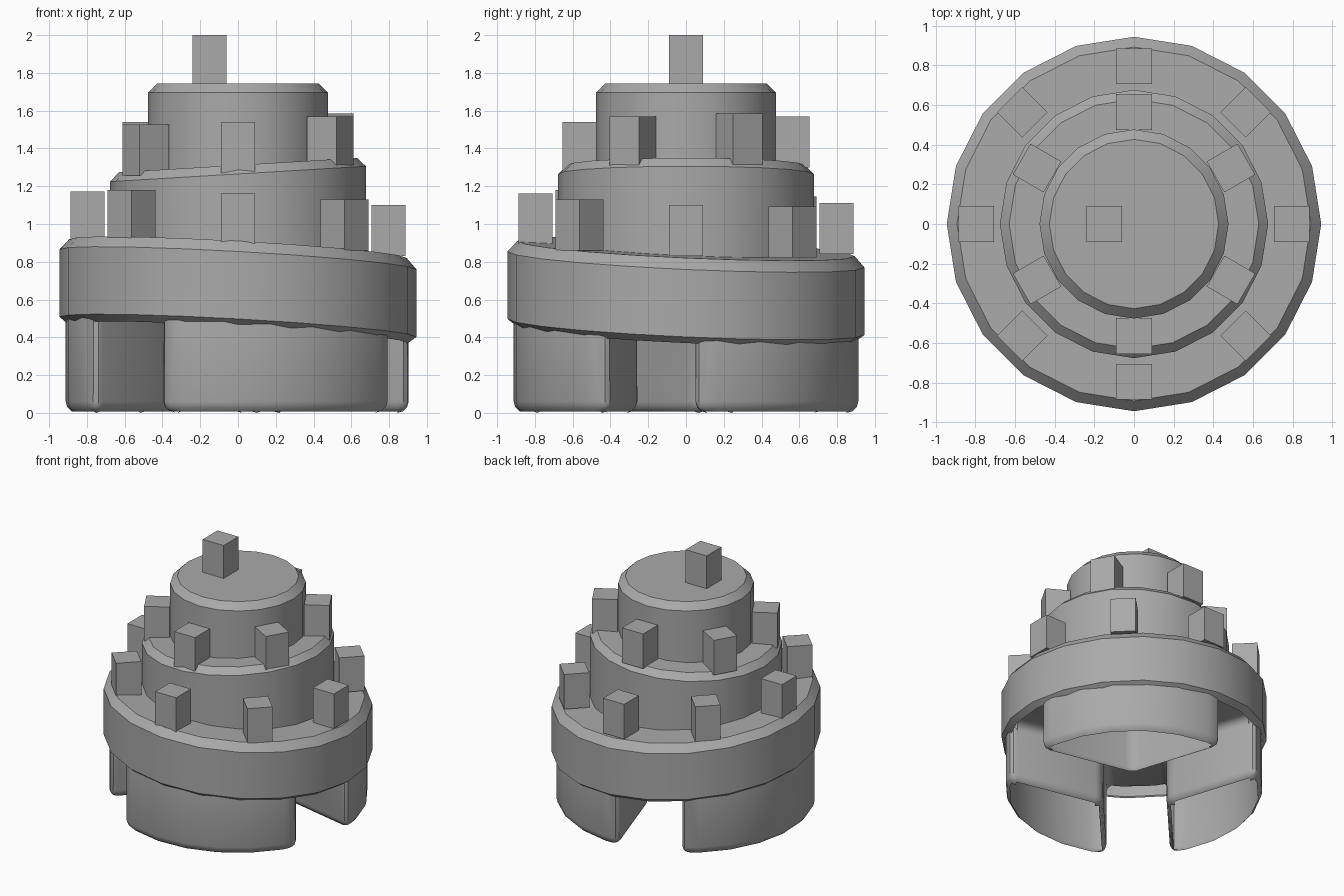
import bpy, bmesh
from math import sin, cos, pi, radians
from mathutils import Matrix

if "Cube" in bpy.data.objects:
    bpy.data.objects.remove(bpy.data.objects["Cube"], do_unlink=True)

GREY = (0.4, 0.4, 0.4, 1)
grey = bpy.data.materials.new("plain_grey")
grey.use_nodes = True
grey.diffuse_color = GREY
grey.node_tree.nodes["Principled BSDF"].inputs["Base Color"].default_value = GREY


def finish(name, bm, smooth=True):
    bmesh.ops.recalc_face_normals(bm, faces=bm.faces)
    mesh = bpy.data.meshes.new(name)
    bm.to_mesh(mesh)
    bm.free()
    mesh.materials.append(grey)
    ob = bpy.data.objects.new(name, mesh)
    bpy.context.collection.objects.link(ob)
    bpy.ops.object.select_all(action='DESELECT')
    ob.select_set(True)
    bpy.context.view_layer.objects.active = ob
    if smooth:
        bpy.ops.object.shade_smooth_by_angle(angle=radians(30))
    return ob


def lathe(profile, sides, turn=0.0, slope=(0, 0), floor=False):
    """Stack of rings from (radius, height) pairs, sheared by slope, capped on top."""
    bm = bmesh.new()
    rings = []
    for r, z in profile:
        ring = []
        for i in range(sides):
            a = turn + 2 * pi * i / sides
            x, y = r * cos(a), r * sin(a)
            ring.append(bm.verts.new((x, y, z + slope[0] * x + slope[1] * y)))
        rings.append(ring)
    for low, high in zip(rings, rings[1:]):
        for i in range(sides):
            j = (i + 1) % sides
            bm.faces.new((low[i], low[j], high[j], high[i]))
    bm.faces.new(rings[-1])
    if floor:
        bm.faces.new(rings[0])
    return bm


def candle(name, x, y, top, turn=0.0, height=0.27):
    bm = bmesh.new()
    m = (Matrix.Translation((x, y, top - height / 2)) @ Matrix.Rotation(turn, 4, 'Z')
         @ Matrix.Diagonal((0.18, 0.18, height, 1)))
    bmesh.ops.create_cube(bm, size=1, matrix=m)
    finish(name, bm, smooth=False)


LOWER = (-0.056, -0.045)
MIDDLE = (0.06, 0.0)

# Tilted tiers with chamfered rims, open underneath
finish("lower_tier", lathe([(0.9, 0.42), (0.945, 0.455), (0.945, 0.812), (0.893, 0.87)],
                           20, slope=LOWER))
finish("middle_tier", lathe([(0.677, 0.75), (0.677, 1.265), (0.63, 1.312)], 20, slope=MIDDLE))
finish("upper_tier", lathe([(0.477, 1.2), (0.477, 1.695), (0.427, 1.745)], 20))

# Base drum, cut by a three-armed channel
drum = lathe([(0.915, 0), (0.915, 0.72)], 24, turn=radians(10.5), floor=True)
base = finish("base_drum", drum, smooth=False)
half, reach = 0.225, 1.3
outline = []
for k in range(3):
    a = radians(-12 + 120 * k)
    for side in (-half, half):
        outline.append((reach * cos(a) - side * sin(a), reach * sin(a) + side * cos(a)))
    tip = half / sin(pi / 3)
    outline.append((tip * cos(a + pi / 3), tip * sin(a + pi / 3)))
bm = bmesh.new()
under = [bm.verts.new((x, y, -0.5)) for x, y in outline]
roof = [bm.verts.new((x, y, 0.5 + LOWER[0] * x + LOWER[1] * y)) for x, y in outline]
bm.faces.new(under)
bm.faces.new(roof)
for i in range(len(outline)):
    j = (i + 1) % len(outline)
    bm.faces.new((under[i], under[j], roof[j], roof[i]))
cutter = finish("channel_cutter", bm, smooth=False)
cutter.hide_render = True

bpy.ops.object.select_all(action='DESELECT')
base.select_set(True)
bpy.context.view_layer.objects.active = base
cut = base.modifiers.new("channel", 'BOOLEAN')
cut.operation = 'DIFFERENCE'
cut.solver = 'EXACT'
cut.object = cutter
bpy.ops.object.modifier_apply(modifier=cut.name)
bpy.data.objects.remove(cutter, do_unlink=True)
rounding = base.modifiers.new("rounding", 'BEVEL')
rounding.width = 0.06
rounding.segments = 3
rounding.limit_method = 'ANGLE'
rounding.angle_limit = radians(40)
rounding.use_clamp_overlap = False
bpy.ops.object.modifier_apply(modifier=rounding.name)

# Hollow feet: the flat soles are open
bm = bmesh.new()
bm.from_mesh(base.data)
soles = [f for f in bm.faces if f.calc_center_median().z < 0.005]
bmesh.ops.delete(bm, geom=soles, context='FACES')
bm.to_mesh(base.data)
bm.free()
bpy.ops.object.shade_smooth_by_angle(angle=radians(35))

# Rings of square candles following each tier's tilt
for name, count, start, r, top, slope in (
        ("lower_candle", 8, 0, 0.797, 1.137, (-0.045, -0.032)),
        ("middle_candle", 6, 30, 0.565, 1.555, (0.045, 0.025))):
    for i in range(count):
        a = radians(start) + 2 * pi * i / count
        x, y = r * cos(a), r * sin(a)
        candle(f"{name}_{i + 1}", x, y, top + slope[0] * x + slope[1] * y, a)
candle("top_candle", -0.15, 0, 2.0)
